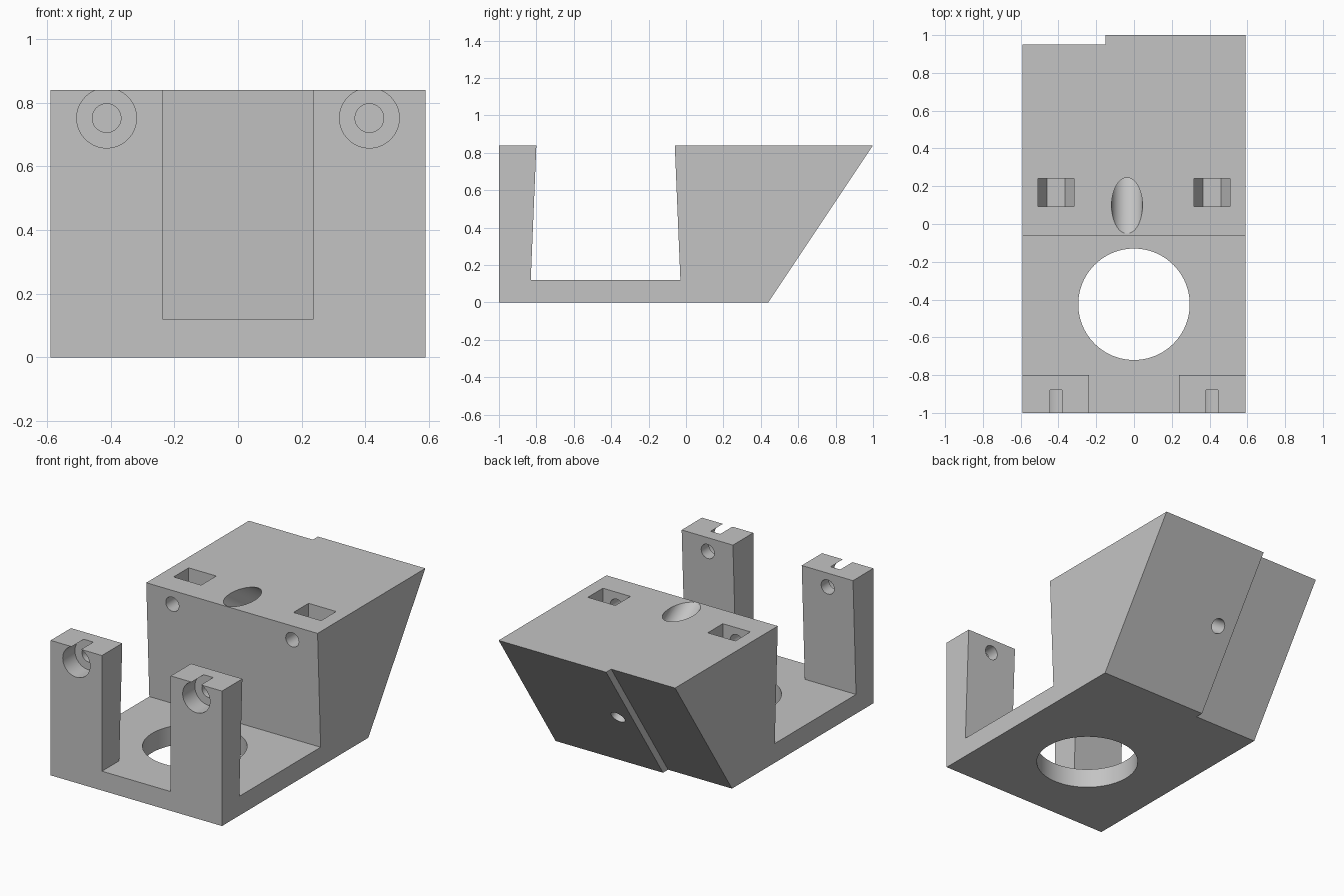
import bpy, bmesh
from mathutils import Vector

cube = bpy.data.objects.get("Cube")
if cube:
    bpy.data.objects.remove(cube, do_unlink=True)

HALF_W = 0.59      # half width of the bracket
TOP = 0.84         # height of block and posts
SCREW_X, SCREW_Z = 0.413, 0.752

grey = bpy.data.materials.new("plain grey")
grey.use_nodes = True
colour = (0.55, 0.55, 0.55, 1)
grey.diffuse_color = colour
grey.node_tree.nodes["Principled BSDF"].inputs["Base Color"].default_value = colour


def add_object(name, bm):
    bmesh.ops.recalc_face_normals(bm, faces=bm.faces)
    mesh = bpy.data.meshes.new(name)
    bm.to_mesh(mesh)
    bm.free()
    mesh.materials.append(grey)
    ob = bpy.data.objects.new(name, mesh)
    bpy.context.collection.objects.link(ob)
    return ob


def prism(name, points, axis, lo, hi):
    """Extrude a profile along x (points are y, z) or y (points are x, z)."""
    bm = bmesh.new()
    place = (lambda a, b: (lo, a, b)) if axis == "x" else (lambda a, b: (a, lo, b))
    face = bm.faces.new([bm.verts.new(place(a, b)) for a, b in points])
    grown = bmesh.ops.extrude_face_region(bm, geom=[face])["geom"]
    step = Vector((hi - lo, 0, 0)) if axis == "x" else Vector((0, hi - lo, 0))
    bmesh.ops.translate(bm, vec=step, verts=[g for g in grown if isinstance(g, bmesh.types.BMVert)])
    return add_object(name, bm)


def rod(name, start, end, radius, segments=64):
    """Cylinder between two points."""
    start, end = Vector(start), Vector(end)
    bm = bmesh.new()
    bmesh.ops.create_cone(bm, cap_ends=True, segments=segments, radius1=radius,
                          radius2=radius, depth=(end - start).length)
    ob = add_object(name, bm)
    turn = (end - start).to_track_quat("Z", "Y").to_matrix().to_4x4()
    turn.translation = (start + end) / 2
    ob.data.transform(turn)
    return ob


# Main body: side profile with floor, posts wall and sloped rear block
body = prism("mounting_bracket",
             [(-1, 0), (0.44, 0), (1, TOP), (-0.06, TOP), (-0.03, 0.12),
              (-0.83, 0.12), (-0.8, TOP), (-1, TOP)], "x", -HALF_W, HALF_W)

cutters = []

# Gap that splits the front wall into two posts
cutters.append(prism("post_gap", [(-0.237, 0.12), (0.237, 0.12), (0.237, 1), (-0.237, 1)],
                     "y", -1.2, -0.5))

# Shallow step along one side of the sloped back
cutters.append(prism("back_step", [(0.29, -0.15), (1.05, 0.99), (1.4, 0.99), (1.4, -0.15)],
                     "x", -0.8, -0.15))

# Large round opening in the floor
cutters.append(rod("floor_hole", (0, -0.425, -0.1), (0, -0.425, 0.3), 0.295, 96))

# Slanted tunnel square to the sloped back: wide bore, then narrow exit
entry, along = Vector((-0.037, 0.097, TOP)), Vector((0, 0.832, -0.555))
cutters.append(rod("slanted_bore", entry - along * 0.4, entry + along * 0.6, 0.082))
cutters.append(rod("slanted_exit", entry + along * 0.5, entry + along * 0.95, 0.045))

# Screw holes, head recesses and nut pockets on both sides
for side, s in (("left", 1), ("right", -1)):
    x = s * SCREW_X
    cutters.append(rod(side + "_screw_hole", (x, -1.1, SCREW_Z), (x, 0.15, SCREW_Z), 0.045, 48))
    cutters.append(rod(side + "_head_recess", (x, -1.1, SCREW_Z), (x, -0.88, SCREW_Z), 0.094))
    cutters.append(prism(side + "_nut_pocket",
                         [(x - 0.095, 1), (x - 0.095, SCREW_Z), (x - 0.047, 0.67),
                          (x + 0.047, 0.67), (x + 0.095, SCREW_Z), (x + 0.095, 1)],
                         "y", 0.092, 0.24))

# Cut everything out of the body
bpy.ops.object.select_all(action="DESELECT")
bpy.context.view_layer.objects.active = body
body.select_set(True)
for cutter in cutters:
    cutter.hide_render = True
    mod = body.modifiers.new(cutter.name, "BOOLEAN")
    mod.operation = "DIFFERENCE"
    mod.solver = "EXACT"
    mod.object = cutter
    bpy.ops.object.modifier_apply(modifier=mod.name)
    bpy.data.objects.remove(cutter, do_unlink=True)

bpy.ops.object.shade_smooth_by_angle(angle=0.5)
